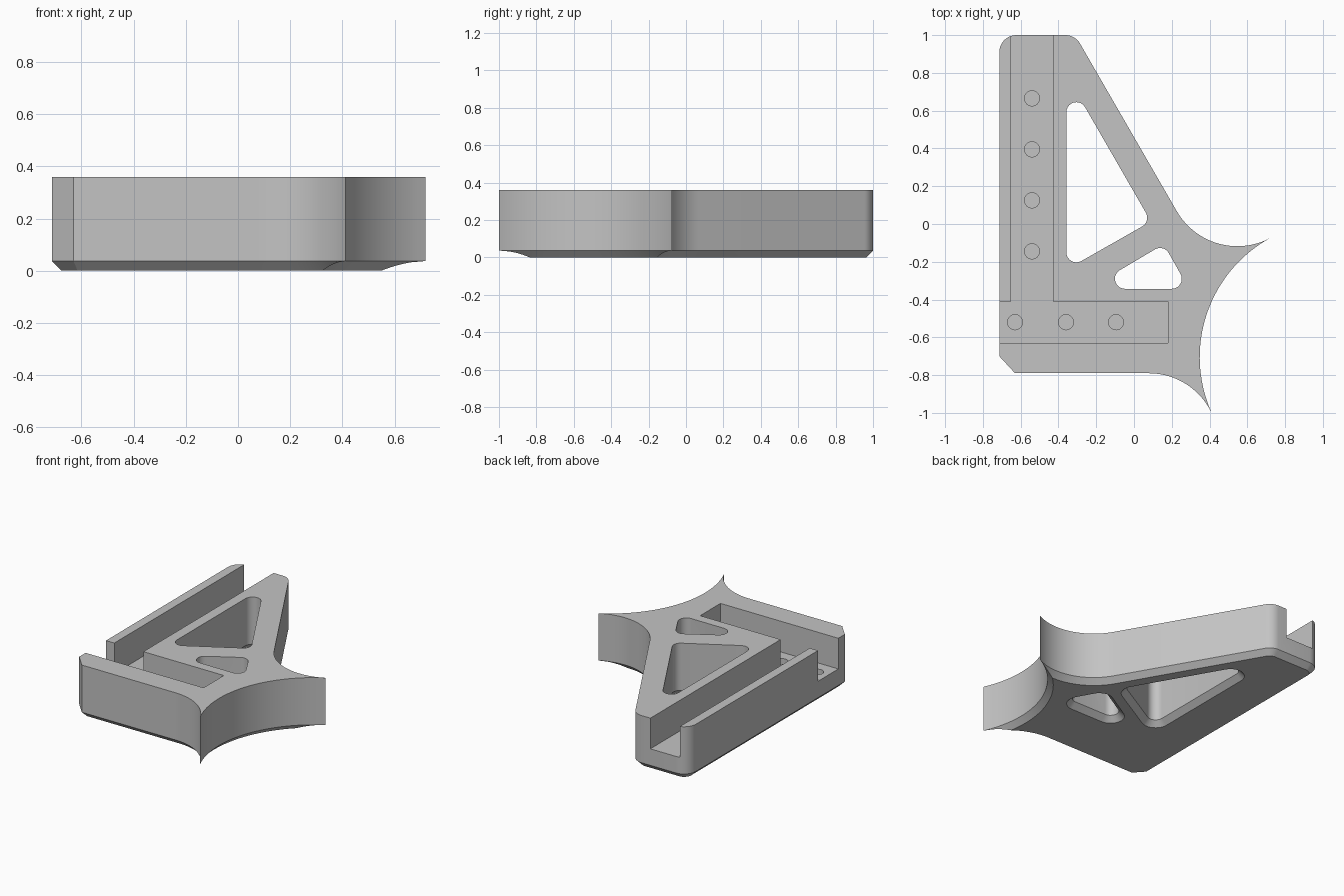
import bpy, bmesh, math
from mathutils import Vector

if "Cube" in bpy.data.objects:
    bpy.data.objects.remove(bpy.data.objects["Cube"])

TOP, CH, FLOOR, PIT = 0.36, 0.037, 0.15, 0.07

grey = bpy.data.materials.new("plain_grey")
grey.diffuse_color = (0.55, 0.55, 0.55, 1)
grey.use_nodes = True
grey.node_tree.nodes["Principled BSDF"].inputs["Base Color"].default_value = grey.diffuse_color


def arc(c, r, a0, a1, n):
    """Points on an arc, angles in degrees."""
    return [(c[0] + r * math.cos(math.radians(a0 + (a1 - a0) * i / n)),
             c[1] + r * math.sin(math.radians(a0 + (a1 - a0) * i / n))) for i in range(n + 1)]


def meet(c0, r0, c1, r1, near):
    """Crossing of two circles closest to a point."""
    a, b = Vector(c0), Vector(c1)
    d = (b - a).length
    u = (b - a) / d
    t = (d * d + r0 * r0 - r1 * r1) / (2 * d)
    h = math.sqrt(max(0.0, r0 * r0 - t * t))
    side = Vector((-u.y, u.x)) * h
    return min((a + u * t + side, a + u * t - side), key=lambda p: (p - Vector(near)).length)


def angle(c, p):
    return math.degrees(math.atan2(p[1] - c[1], p[0] - c[0])) % 360


def loft(name, rings):
    """Closed solid through (points, z) rings, listed from bottom to top."""
    bm = bmesh.new()
    loops = [[bm.verts.new((x, y, z)) for x, y in pts] for pts, z in rings]
    n = len(loops[0])
    for lo, hi in zip(loops, loops[1:]):
        for i in range(n):
            j = (i + 1) % n
            bm.faces.new((lo[i], lo[j], hi[j], hi[i]))
    bm.faces.new(loops[0][::-1])
    bm.faces.new(loops[-1])
    bmesh.ops.recalc_face_normals(bm, faces=bm.faces)
    me = bpy.data.meshes.new(name)
    bm.to_mesh(me)
    bm.free()
    me.materials.append(grey)
    ob = bpy.data.objects.new(name, me)
    bpy.context.collection.objects.link(ob)
    return ob


# Outer outline moved inward by d; neighbouring arcs meet in slender tips
LOW, BIG, UP = (0.0776, -1.16), (1.068, -0.705), (0.5472, 0.2524)


def outline(d):
    tip_a = meet(LOW, 0.37 + d, BIG, 0.72 + d, (0.30, -0.75))
    tip_b = meet(UP, 0.37 + d, BIG, 0.72 + d, (0.50, -0.20))
    k = 0.414 * d
    pts = [(-0.713 + d, -0.70 + k), (-0.63 + k, -0.79 + d)]
    pts += arc(LOW, 0.37 + d, 90, angle(LOW, tip_a), 20)
    pts += arc(BIG, 0.72 + d, angle(BIG, tip_a), angle(BIG, tip_b), 36)[1:-1]
    pts += arc(UP, 0.37 + d, angle(UP, tip_b), 210, 24)
    # rounded far corners
    cx = (0.23 - 0.09 - 0.5 * 0.91) / math.cos(math.radians(30))
    pts += arc((cx, 0.91), 0.09 - d, 30, 90, 8)
    pts += arc((-0.623, 0.91), 0.09 - d, 90, 180, 10)
    return pts


# Body with a chamfered underside
STEPS = 8
rings = [(outline(CH * (1 - i / STEPS)), CH * i / STEPS) for i in range(STEPS + 1)]
body = loft("corner_bracket", rings + [(outline(0), TOP)])

cutters = []

# L-shaped channel as one profile, open at both ends
ell = [(-0.9, -0.63), (0.18, -0.63), (0.18, -0.41), (-0.43, -0.41),
       (-0.43, 1.2), (-0.65, 1.2), (-0.65, -0.41), (-0.9, -0.41)]
cutters.append(loft("channel_cutter", [(ell, FLOOR), (ell, 0.6)]))

# Round pits in the channel floor
pits = [(-0.54, y) for y in (0.665, 0.395, 0.125, -0.145)]
pits += [(x, -0.52) for x in (-0.63, -0.36, -0.095)]
for c in pits:
    ring = arc(c, 0.04, 0, 348.75, 31)
    cutters.append(loft("pit_cutter", [(ring, PIT), (ring, FLOOR + 0.05)]))


# Rounded triangular windows, flared at the underside
def rounded(centres, r):
    pts = []
    n = len(centres)
    for i, c in enumerate(centres):
        a, b = centres[i - 1], centres[(i + 1) % n]
        a0 = angle(a, c) - 90
        a1 = angle(c, b) - 90
        pts += arc(c, r, a0, a0 + (a1 - a0) % 360, 10)
    return pts


for tri in ([(-0.305, -0.15), (0.017, 0.033), (-0.305, 0.592)],
            [(-0.048, -0.29), (0.2, -0.29), (0.138, -0.18)]):
    cutters.append(loft("window_cutter", [(rounded(tri, 0.053 + CH + 0.02), -0.02),
                                          (rounded(tri, 0.053), CH),
                                          (rounded(tri, 0.053), 0.6)]))

# Cut, apply and tidy up
bpy.context.view_layer.objects.active = body
body.select_set(True)
for cut in cutters:
    mod = body.modifiers.new("cut", 'BOOLEAN')
    mod.operation, mod.solver, mod.object = 'DIFFERENCE', 'EXACT', cut
    bpy.ops.object.modifier_apply(modifier=mod.name)
    bpy.data.objects.remove(cut)
bpy.ops.object.shade_smooth_by_angle(angle=math.radians(25))
